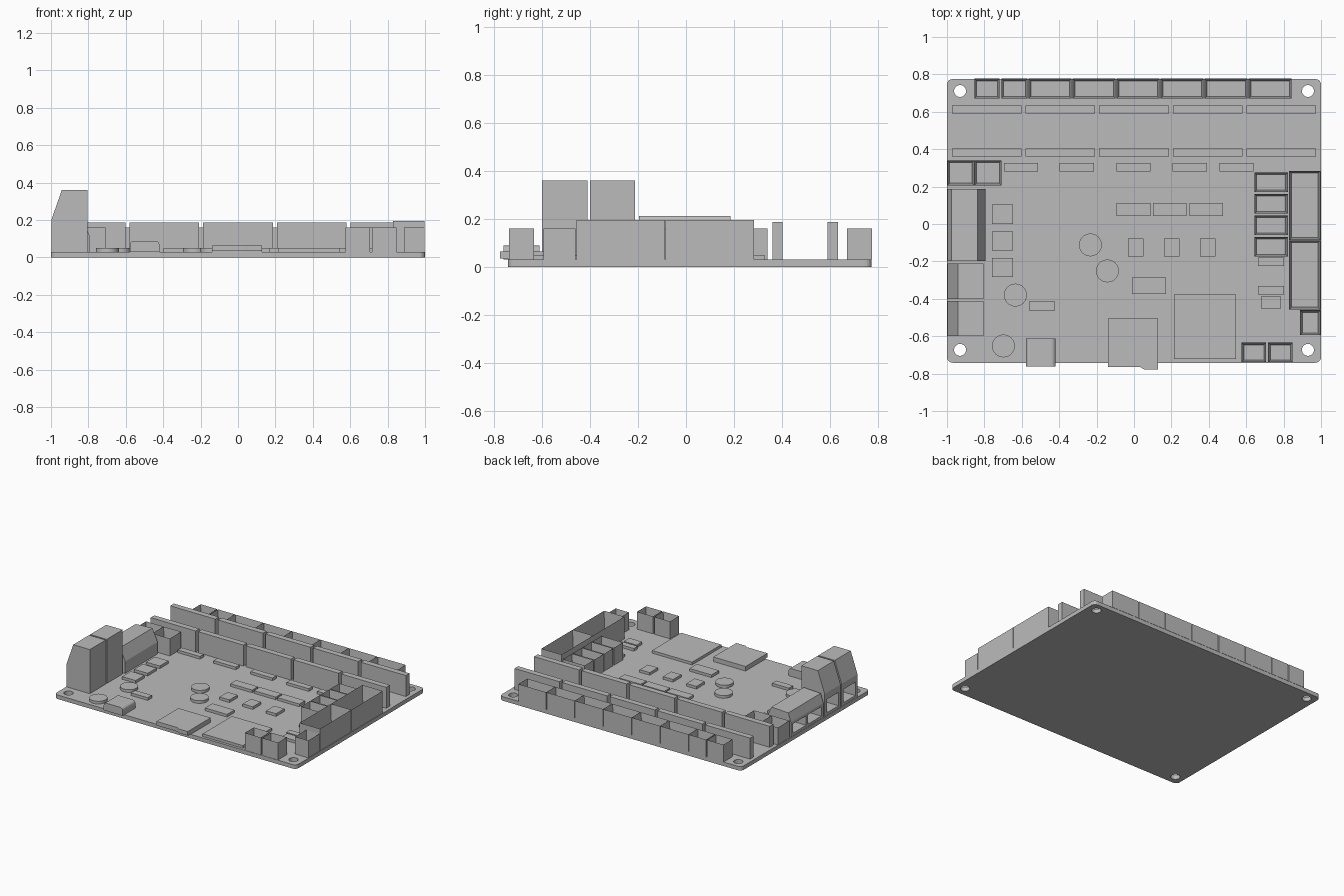
import bpy, bmesh
from math import pi

if "Cube" in bpy.data.objects:
    bpy.data.objects.remove(bpy.data.objects["Cube"], do_unlink=True)

grey = bpy.data.materials.new("light_grey")
grey.use_nodes = True
grey.diffuse_color = (0.5, 0.5, 0.5, 1)
grey.node_tree.nodes["Principled BSDF"].inputs["Base Color"].default_value = (0.5, 0.5, 0.5, 1)

BOARD = 0.03      # board thickness, parts sit on this height
CHIP = 0.05       # top of flat chips
SOCKET = 0.16     # top of small sockets


def finish(bm, name):
    bmesh.ops.recalc_face_normals(bm, faces=bm.faces)
    mesh = bpy.data.meshes.new(name)
    bm.to_mesh(mesh)
    bm.free()
    mesh.materials.append(grey)
    obj = bpy.data.objects.new(name, mesh)
    bpy.context.collection.objects.link(obj)
    return obj


def box_mesh(x0, x1, y0, y1, z0, z1):
    bm = bmesh.new()
    bmesh.ops.create_cube(bm, size=1)
    for v in bm.verts:
        v.co = (x1 if v.co.x > 0 else x0, y1 if v.co.y > 0 else y0, z1 if v.co.z > 0 else z0)
    return bm


def box(name, x0, x1, y0, y1, z1=CHIP, z0=BOARD):
    return finish(box_mesh(x0, x1, y0, y1, z0, z1), name)


def socket(name, x0, x1, y0, y1, top=SOCKET):
    """Open-topped box with thin walls."""
    bm = box_mesh(x0, x1, y0, y1, BOARD, top)
    lid = max(bm.faces, key=lambda f: f.calc_center_median().z)
    bmesh.ops.inset_region(bm, faces=[lid], thickness=0.012, use_even_offset=True)
    for v in lid.verts:
        v.co.z = BOARD + 0.012
    return finish(bm, name)


def disc(name, x, y, radius, z0, z1, sides=32):
    bm = bmesh.new()
    bmesh.ops.create_cone(bm, cap_ends=True, segments=sides, radius1=radius,
                          radius2=radius, depth=z1 - z0)
    bmesh.ops.translate(bm, verts=bm.verts, vec=(x, y, (z0 + z1) / 2))
    return finish(bm, name)


def prism(name, profile, y0, y1):
    """Extrude an x-z outline along y."""
    bm = bmesh.new()
    face = bm.faces.new([bm.verts.new((x, y0, z)) for x, z in profile])
    new = bmesh.ops.extrude_face_region(bm, geom=[face])["geom"]
    bmesh.ops.translate(bm, vec=(0, y1 - y0, 0),
                        verts=[g for g in new if isinstance(g, bmesh.types.BMVert)])
    return finish(bm, name)


def cut(obj, cutter):
    mod = obj.modifiers.new("cut", "BOOLEAN")
    mod.operation = "DIFFERENCE"
    mod.solver = "EXACT"
    mod.object = cutter
    bpy.context.view_layer.objects.active = obj
    bpy.ops.object.modifier_apply(modifier=mod.name)
    bpy.data.objects.remove(cutter, do_unlink=True)


# Circuit board with rounded corners and four mounting holes
bm = box_mesh(-1, 1, -0.742, 0.775, 0, BOARD)
corners = [e for e in bm.edges if abs(e.verts[0].co.z - e.verts[1].co.z) > 0.01]
bmesh.ops.bevel(bm, geom=corners, offset=0.03, segments=5, profile=0.5, affect="EDGES")
board = finish(bm, "circuit_board")
for x in (-0.93, 0.93):
    for y in (-0.673, 0.711):
        cut(board, disc("hole_cutter", x, y, 0.032, -0.1, 0.1))

# Row of sockets along the back edge
for i, (x, w) in enumerate(((-0.853, 0.135), (-0.709, 0.14))):
    socket(f"back_socket_small_{i}", x, x + w, 0.671, 0.777)
for i in range(6):
    x = -0.564 + i * 0.2353
    socket(f"back_socket_{i}", x, x + 0.23, 0.671, 0.777)

# Two rows of slim upright headers
for row, y in enumerate((0.36, 0.591)):
    for i in range(5):
        x = (i - 2) * 0.394
        box(f"slim_header_{row}_{i}", x - 0.186, x + 0.186, y, y + 0.043, 0.187)

# Sockets on the left-hand, right-hand and front areas
for i in range(2):
    socket(f"side_pair_socket_{i}", -0.998 + i * 0.145, -0.853 + i * 0.145, 0.206, 0.34)
    socket(f"front_socket_{i}", 0.575 + i * 0.142, 0.706 + i * 0.142, -0.739, -0.634)
    y = -0.457 + i * 0.372
    socket(f"long_socket_{i}", 0.83, 0.997, y, y + 0.369, 0.195)
for i in range(4):
    y = 0.17 - i * 0.115
    socket(f"inner_socket_{i}", 0.644, 0.823, y, y + 0.106)
socket("corner_socket", 0.888, 0.997, -0.594, -0.461)

# Tall power terminals with wire openings
tall = ((-0.998, BOARD), (-0.998, 0.2), (-0.942, 0.36), (-0.805, 0.36), (-0.805, BOARD))
for i, y in enumerate((-0.6, -0.4)):
    block = prism(f"tall_terminal_{i}", tall, y, y + 0.188)
    cut(block, box("opening_cutter", -1.1, -0.9, y + 0.025, y + 0.163, 0.15, 0.05))

# Low double terminal with sloped shoulder
low = ((-0.998, BOARD), (-0.998, 0.14), (-0.976, 0.205), (-0.837, 0.212), (-0.795, 0.12), (-0.795, BOARD))
block = prism("low_terminal", low, -0.197, 0.186)
for y in (-0.172, 0.007):
    cut(block, box("opening_cutter", -1.1, -0.9, y, y + 0.154, 0.12, 0.05))

# Flat chips in regular rows
for i, x in enumerate((-0.695, -0.398, -0.094, 0.206, 0.457)):
    box(f"driver_chip_{i}", x, x + 0.183, 0.281, 0.327)
for i in range(3):
    y = 0.0 - i * 0.142
    box(f"square_chip_{i}", -0.76, -0.647, y, y + 0.103)
    x = -0.094 + i * 0.195
    box(f"wide_chip_{i}", x, x + 0.181, 0.043, 0.112)
    x = -0.032 + i * 0.193
    box(f"small_chip_{i}", x, x + 0.083, -0.174, -0.077)

# Single chips
box("regulator_chip", -0.011, 0.171, -0.374, -0.286)
box("interface_chip", -0.561, -0.422, -0.463, -0.414)
box("processor", 0.214, 0.545, -0.722, -0.377)
box("memory_chip", 0.679, 0.786, -0.452, -0.388)
for i, y in enumerate((-0.225, -0.377)):
    box(f"thin_chip_{i}", 0.663, 0.802, y, y + 0.046)

# Round capacitors
for i, (x, y) in enumerate(((-0.233, -0.112), (-0.142, -0.251), (-0.634, -0.38), (-0.698, -0.652))):
    capacitor = disc(f"capacitor_{i}", x, y, 0.061, BOARD, CHIP)
    for p in capacitor.data.polygons:
        p.use_smooth = abs(p.normal.z) < 0.5
    capacitor.data.set_sharp_from_angle(angle=pi / 4)

# Card slot with the card edge poking out at the front
box("card_slot", -0.139, 0.128, -0.742, -0.505, 0.064)
bm = bmesh.new()
edge = ((-0.139, -0.742), (-0.139, -0.764), (0.03, -0.764), (0.055, -0.777), (0.128, -0.777), (0.128, -0.742))
face = bm.faces.new([bm.verts.new((x, y, 0.034)) for x, y in edge])
new = bmesh.ops.extrude_face_region(bm, geom=[face])["geom"]
bmesh.ops.translate(bm, vec=(0, 0, BOARD), verts=[g for g in new if isinstance(g, bmesh.types.BMVert)])
finish(bm, "memory_card")

# Data port with bevelled top edges
bm = box_mesh(-0.577, -0.42, -0.762, -0.612, BOARD, 0.088)
top_edges = [e for e in bm.edges if all(v.co.z > 0.08 for v in e.verts)
             and abs(e.verts[0].co.y - e.verts[1].co.y) > 0.1]
bmesh.ops.bevel(bm, geom=top_edges, offset=0.02, segments=3, profile=0.5, affect="EDGES")
finish(bm, "data_port")
